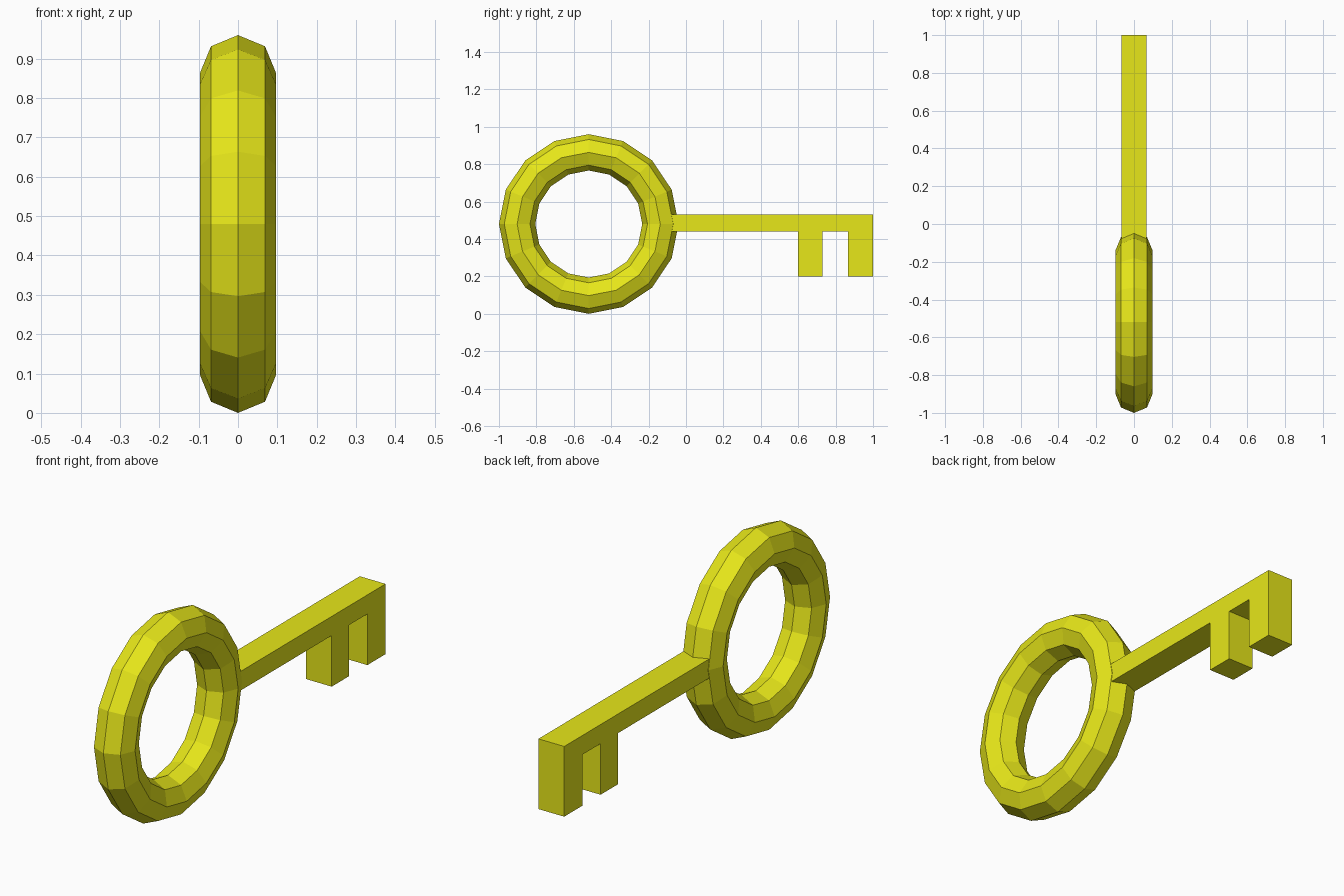
import bpy
import bmesh
import math

if "Cube" in bpy.data.objects:
    bpy.data.objects.remove(bpy.data.objects["Cube"])

gold = bpy.data.materials.new("yellow_metal")
gold.diffuse_color = (0.8, 0.8, 0.01, 1)
gold.use_nodes = True
gold.node_tree.nodes["Principled BSDF"].inputs["Base Color"].default_value = gold.diffuse_color

# Ring handle: low-poly torus standing in the YZ plane
bpy.ops.mesh.primitive_torus_add(
    major_segments=16, minor_segments=8,
    major_radius=0.383, minor_radius=0.097,
    location=(0, -0.52, 0.48), rotation=(0, math.pi / 2, 0))
ring = bpy.context.object
ring.name = "ring_handle"
bpy.ops.object.transform_apply(location=True, rotation=True, scale=True)
bpy.ops.object.shade_flat()
ring.data.materials.append(gold)

# Shaft with two teeth: one side profile (y, z) extruded along x
HALF = 0.067
profile = [(-0.12, 0.53), (-0.12, 0.44), (0.6, 0.44), (0.6, 0.2),
           (0.73, 0.2), (0.73, 0.44), (0.865, 0.44), (0.865, 0.2),
           (1.0, 0.2), (1.0, 0.53)]
bm = bmesh.new()
face = bm.faces.new([bm.verts.new((-HALF, y, z)) for y, z in profile])
extruded = bmesh.ops.extrude_face_region(bm, geom=[face], use_keep_orig=True)
bmesh.ops.translate(
    bm, vec=(2 * HALF, 0, 0),
    verts=[g for g in extruded["geom"] if isinstance(g, bmesh.types.BMVert)])
bmesh.ops.recalc_face_normals(bm, faces=bm.faces)
mesh = bpy.data.meshes.new("shaft_and_teeth")
bm.to_mesh(mesh)
bm.free()
mesh.materials.append(gold)
shaft = bpy.data.objects.new("shaft_and_teeth", mesh)
bpy.context.collection.objects.link(shaft)
